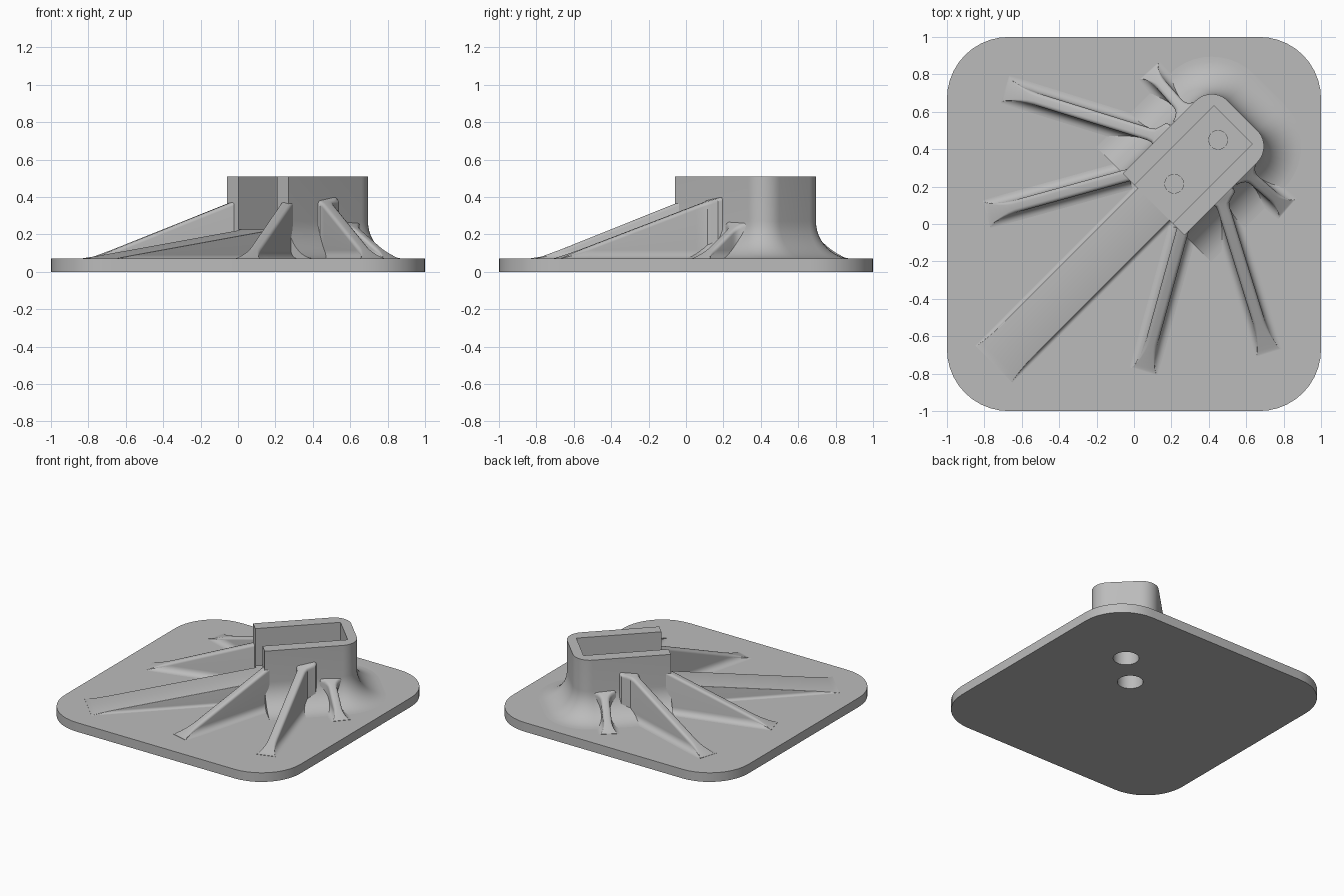
import bpy, bmesh, math
from mathutils import Matrix, Vector

cube = bpy.data.objects.get("Cube")
if cube:
    bpy.data.objects.remove(cube, do_unlink=True)

grey = bpy.data.materials.new("light grey")
grey.use_nodes = True
COLOUR = (0.5, 0.5, 0.5, 1)
grey.diffuse_color = COLOUR
grey.node_tree.nodes["Principled BSDF"].inputs["Base Color"].default_value = COLOUR

TURN = Matrix.Rotation(math.pi / 4, 4, "Z")   # the socket lies along the diagonal
PLATE = 0.07                                  # plate thickness
FRONT, BACK, HALF = 0.148, 0.82, 0.233        # socket outline
FLOOR, TOP = 0.225, 0.51


def make(name, rings, turn=True):
    """Skin closed rings of points into a capped solid."""
    bm = bmesh.new()
    loops = [[bm.verts.new(p) for p in ring] for ring in rings]
    n = len(loops[0])
    for a, b in zip(loops, loops[1:]):
        for i in range(n):
            j = (i + 1) % n
            bm.faces.new((a[i], a[j], b[j], b[i]))
    bm.faces.new(loops[0][::-1])
    bm.faces.new(loops[-1])
    bmesh.ops.recalc_face_normals(bm, faces=bm.faces)
    if turn:
        bm.transform(TURN)
    mesh = bpy.data.meshes.new(name)
    bm.to_mesh(mesh)
    bm.free()
    mesh.materials.append(grey)
    ob = bpy.data.objects.new(name, mesh)
    bpy.context.collection.objects.link(ob)
    return ob


def arc(cx, cy, r, start, steps=10):
    """Quarter circle, anticlockwise."""
    angles = [start + math.pi / 2 * i / steps for i in range(steps + 1)]
    return [(cx + r * math.cos(a), cy + r * math.sin(a)) for a in angles]


def prism(name, outline, z0, z1, turn=True):
    return make(name, [[(x, y, z) for x, y in outline] for z in (z0, z1)], turn)


def box(name, x0, x1, y0, y1, z0, z1):
    return prism(name, [(x0, y0), (x1, y0), (x1, y1), (x0, y1)], z0, z1)


def disc(name, u, r, z0, z1):
    pts = [(u + r * math.cos(a * math.pi / 16), r * math.sin(a * math.pi / 16)) for a in range(32)]
    return prism(name, pts, z0, z1)


def cut(ob, cutter):
    mod = ob.modifiers.new("cut", "BOOLEAN")
    mod.operation, mod.solver, mod.object = "DIFFERENCE", "EXACT", cutter
    bpy.context.view_layer.objects.active = ob
    bpy.ops.object.modifier_apply(modifier=mod.name)
    bpy.data.objects.remove(cutter, do_unlink=True)


def cove(d, r):
    """Sideways growth of a concave fillet of radius r at distance d."""
    return r - math.sqrt(r * r - (r - d) ** 2) if d < r else 0


def rib(name, start, end, height, half, r, flare=0.0, lip=0.02, side=1):
    """Tapering rib with a coved foot and a rounded crest."""
    a, b = (Vector((p[0], p[1] * side, 0)) for p in (start, end))
    along = b - a
    length = along.length
    along.normalize()
    across = Vector((-along.y, along.x, 0))
    # Finer steps at both ends, where the coves bend
    stations = [(1 - math.cos(math.pi * i / 28)) / 2 for i in range(29)]
    rings = []
    for t in stations:
        h = max(height * (1 - t), 0.002)
        grow = cove(max(t * length - 0.04, 0), flare) if flare else 0
        c = min(lip, h * 0.4)
        foot = min(r, h - c)
        outline = [(half + r + grow, -0.02)]
        for k in range(7):
            d = foot * (k / 6) ** 2
            outline.append((half + cove(d, r) + grow, d))
        outline.append((half + cove(h - c, r) + grow, h - c))
        edge = outline[-1][0]
        for k in range(1, 5):
            q = math.pi / 2 * k / 4
            outline.append((edge - c * (1 - math.cos(q)), h - c + c * math.sin(q)))
        mid = a + along * (t * length)
        full = outline + [(-w, z) for w, z in reversed(outline)]
        rings.append([mid + across * w + Vector((0, 0, PLATE + z)) for w, z in full])
    return make(name, rings)


# Base plate with rounded corners
R = 0.33
corner = 1 - R
outline = []
for i, (sx, sy) in enumerate(((1, 1), (-1, 1), (-1, -1), (1, -1))):
    outline += arc(sx * corner, sy * corner, R, i * math.pi / 2)
plate = prism("base_plate", outline, 0, PLATE, turn=False)

# Socket with a wide cove into the plate on its sides and back
levels = [(PLATE - 0.02, 0.2)]
for i in range(13):
    q = math.pi / 2 * i / 12
    levels.append((PLATE + 0.2 * (1 - math.cos(q)), 0.2 * (1 - math.sin(q))))
levels.append((TOP, 0))
rings = []
for z, d in levels:
    r = 0.12 + d
    u, v = BACK + d - r, HALF + d - r
    pts = [(FRONT, -HALF - d)] + arc(u, -v, r, -math.pi / 2) + arc(u, v, r, 0) + [(FRONT, HALF + d)]
    rings.append([(x, y, z) for x, y in pts])
socket = make("socket", rings)
cut(socket, box("slot_cutter", 0, 0.75, -0.145, 0.145, FLOOR, TOP + 0.1))

# Two bores from below, each under a disc with radiating slits
for u, reach in ((0.304, 0.135), (0.636, 0.11)):
    for ob in (plate, socket):
        cut(ob, disc("bore_cutter", u, 0.09, -0.05, 0.17))
    for i in range(4):
        slit = box("slit_cutter", -reach, reach, -0.003, 0.003, FLOOR - 0.008, FLOOR + 0.01)
        slit.data.transform(Matrix.Translation(TURN @ Vector((u, 0, 0)))
                            @ Matrix.Rotation(i * math.pi / 4, 4, "Z"))
        cut(socket, slit)
    cut(socket, disc("disc_cutter", u, 0.05, FLOOR - 0.012, FLOOR + 0.02))

# Long ramp running down to the front corner
rib("ramp", (FRONT, 0), (-1.06, 0), FLOOR - PLATE, 0.12, 0.02, lip=0.004)

# Three ribs on each side
for side, word in ((1, "right"), (-1, "left")):
    rib("front_rib_" + word, (0.165, 0.205), (-0.52, 0.594), 0.305, 0.033, 0.045, side=side)
    rib("middle_rib_" + word, (0.44, 0.2), (0.021, 0.997), 0.33, 0.033, 0.045, 0.05, side=side)
    rib("back_rib_" + word, (0.615, 0.2), (0.636, 0.523), 0.215, 0.03, 0.045, 0.05, side=side)

# Smooth the curved surfaces, keep the edges crisp
for ob in bpy.context.collection.objects:
    ob.select_set(ob.type == "MESH" and grey.name in ob.data.materials)
bpy.context.view_layer.objects.active = plate
bpy.ops.object.shade_smooth_by_angle(angle=math.radians(32))
